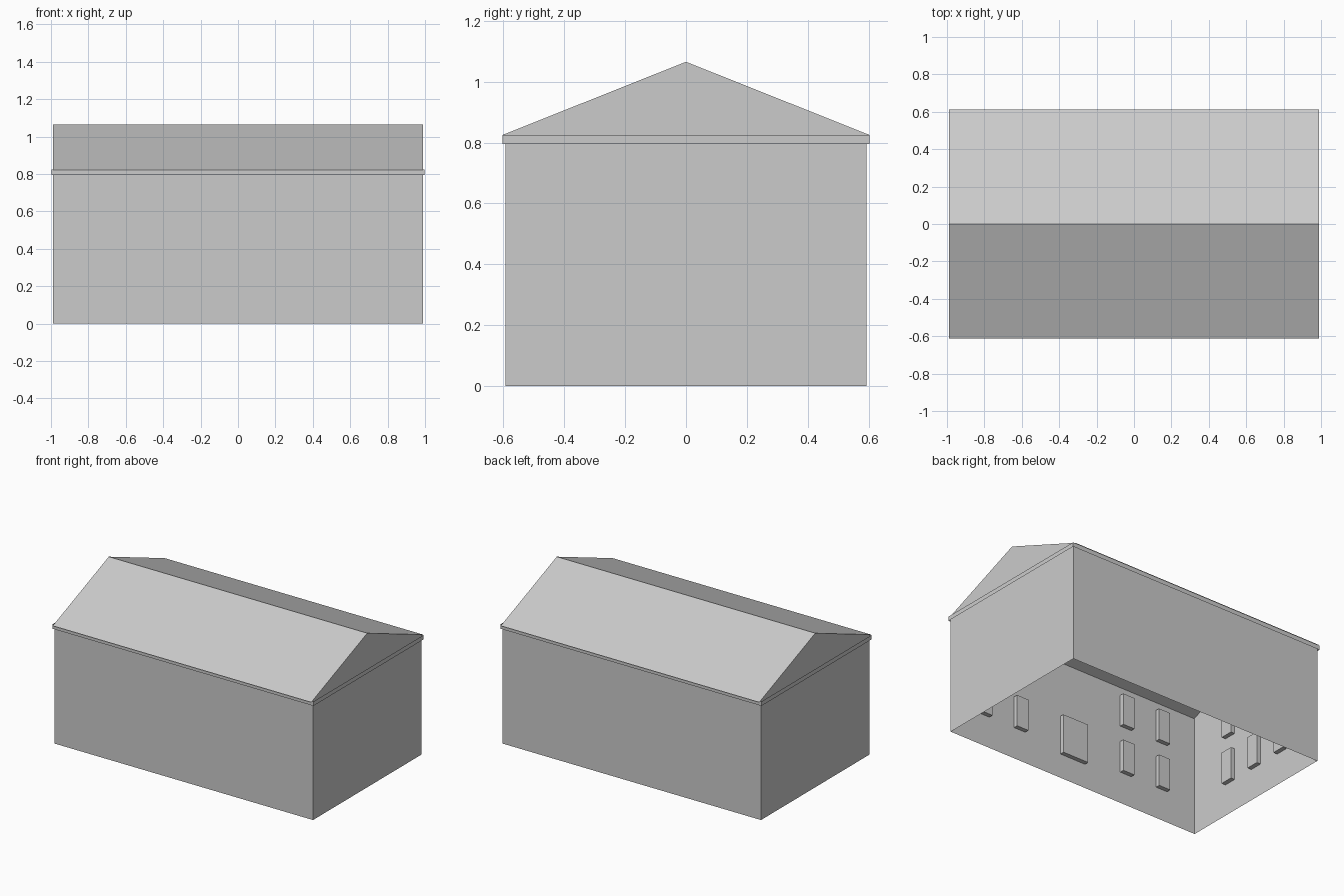
import bpy, bmesh
from mathutils import Vector

if "Cube" in bpy.data.objects:
    bpy.data.objects.remove(bpy.data.objects["Cube"])

HX, HY = 0.988, 0.592          # wall half sizes
EAVE, RIDGE = 0.825, 1.065


def make(name, polys):
    """Build one mesh object from a list of polygons."""
    bm = bmesh.new()
    for poly in polys:
        bm.faces.new([bm.verts.new(p) for p in poly])
    bmesh.ops.remove_doubles(bm, verts=bm.verts, dist=0.0005)
    bmesh.ops.recalc_face_normals(bm, faces=bm.faces)
    me = bpy.data.meshes.new(name)
    bm.to_mesh(me)
    bm.free()
    ob = bpy.data.objects.new(name, me)
    bpy.context.collection.objects.link(ob)
    return ob


def ring(hx, hy, z0, z1):
    """Four upright faces around a rectangle."""
    c = [(-hx, -hy), (hx, -hy), (hx, hy), (-hx, hy)]
    return [[(*c[i], z0), (*c[(i + 1) % 4], z0),
             (*c[(i + 1) % 4], z1), (*c[i], z1)] for i in range(4)]


def inset_box(origin, along, inward, centre, width, z0, z1, depth=0.03):
    """Window box on the inside of a wall, open towards the wall."""
    o, a, n = Vector(origin), Vector(along), Vector(inward) * depth
    back = [o + a * (centre + s * width / 2) + Vector((0, 0, z))
            for s, z in ((-1, z0), (1, z0), (1, z1), (-1, z1))]
    front = [p + n for p in back]
    sides = [[back[i], back[(i + 1) % 4], front[(i + 1) % 4], front[i]]
             for i in range(4)]
    return sides + [front]


# Shell: hollow walls with open bottom
make("walls", ring(HX, HY, 0, EAVE))

# Thin cornice band standing just off the walls
make("cornice_band", ring(0.998, 0.602, 0.795, EAVE))

# Roof slopes with a slight eave overhang
EY = 0.612
EZ = RIDGE - (RIDGE - EAVE) * EY / 0.602
make("roof_slopes", [[(-HX, s * EY, EZ), (HX, s * EY, EZ),
                      (HX, 0, RIDGE), (-HX, 0, RIDGE)] for s in (-1, 1)])

# Gable triangles
for s, side in ((-1, "left"), (1, "right")):
    make(side + "_gable", [[(s * HX, -0.602, EAVE), (s * HX, 0.602, EAVE),
                            (s * HX, 0, RIDGE)]])

# Windows: two floors on every wall, a wide central one on the long walls
FLOORS = ((0.22, 0.44), (0.55, 0.77))
for s, side in ((-1, "front"), (1, "back")):
    wall = ((0, s * HY, 0), (1, 0, 0), (0, -s, 0))
    polys = inset_box(*wall, 0, 0.2, 0.17, 0.44)
    for x in (-0.72, -0.43, 0.43, 0.72):
        for z0, z1 in FLOORS:
            polys += inset_box(*wall, x, 0.09, z0, z1)
    make(side + "_windows", polys)

for s, side in ((-1, "left"), (1, "right")):
    wall = ((s * HX, 0, 0), (0, 1, 0), (-s, 0, 0))
    polys = []
    for y in (-0.25, 0, 0.25):
        for z0, z1 in FLOORS:
            polys += inset_box(*wall, y, 0.09, z0, z1)
    make(side + "_windows", polys)
